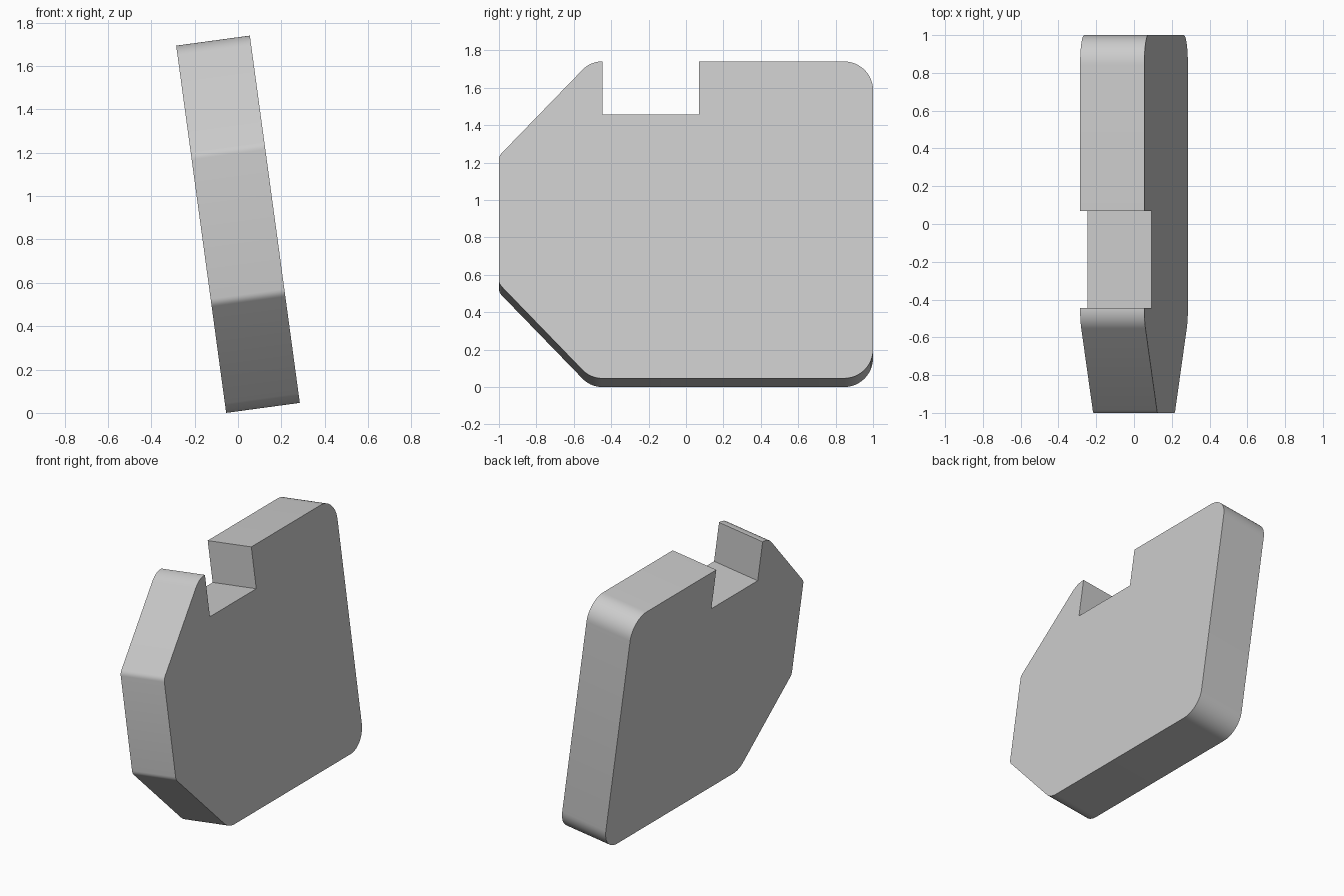
import bpy
import bmesh
import math
from mathutils import Vector

cube = bpy.data.objects.get("Cube")
if cube:
    bpy.data.objects.remove(cube, do_unlink=True)

HEIGHT, THICK, TILT = 1.71, 0.343, math.radians(7.75)
TOP = HEIGHT / 2


def fillet(prev, corner, nxt, radius, steps):
    """Points of an arc rounding one corner of the outline."""
    a, b = (prev - corner).normalized(), (nxt - corner).normalized()
    half = a.angle(b) / 2
    centre = corner + (a + b).normalized() * radius / math.sin(half)
    start = corner + a * radius / math.tan(half) - centre
    end = corner + b * radius / math.tan(half) - centre
    # slerp gives unit directions, so scale back to the radius
    return [centre + start.slerp(end, i / steps) * radius for i in range(steps + 1)]


# Side outline: (y, height, corner radius)
corners = [
    (-1, -0.345, 0.05), (-0.51, -TOP, 0.145), (1, -TOP, 0.155),
    (1, TOP, 0.155), (0.07, TOP, 0), (0.07, 0.568, 0),
    (-0.446, 0.568, 0), (-0.446, TOP, 0), (-0.51, TOP, 0.145),
    (-1, 0.345, 0.05),
]
points = [Vector((0, y, z)) for y, z, r in corners]
outline = []
for i, (y, z, r) in enumerate(corners):
    if r:
        outline += fillet(points[i - 1], points[i],
                          points[(i + 1) % len(points)], r, 12 if r > 0.1 else 4)
    else:
        outline.append(points[i])

# Notched plate, extruded through its thickness
bm = bmesh.new()
shift = Vector((THICK / 2, 0, 0))
face = bm.faces.new([bm.verts.new(p - shift) for p in outline])
grown = bmesh.ops.extrude_face_region(bm, geom=[face])
bmesh.ops.translate(bm, vec=shift * 2, verts=[
    v for v in grown["geom"] if isinstance(v, bmesh.types.BMVert)])
bmesh.ops.recalc_face_normals(bm, faces=bm.faces)
mesh = bpy.data.meshes.new("notched_plate")
bm.to_mesh(mesh)
bm.free()

plate = bpy.data.objects.new("notched_plate", mesh)
bpy.context.collection.objects.link(plate)
plate.rotation_euler.y = -TILT
plate.location.z = (HEIGHT * math.cos(TILT) + THICK * math.sin(TILT)) / 2

# Plain grey finish
grey = bpy.data.materials.new("light_grey")
grey.use_nodes = True
colour = (0.6, 0.6, 0.6, 1)
grey.diffuse_color = colour
grey.node_tree.nodes["Principled BSDF"].inputs["Base Color"].default_value = colour
mesh.materials.append(grey)

# Smooth rounded corners, crisp edges elsewhere
bpy.ops.object.select_all(action="DESELECT")
plate.select_set(True)
bpy.context.view_layer.objects.active = plate
bpy.ops.object.shade_smooth_by_angle(angle=math.radians(30))
